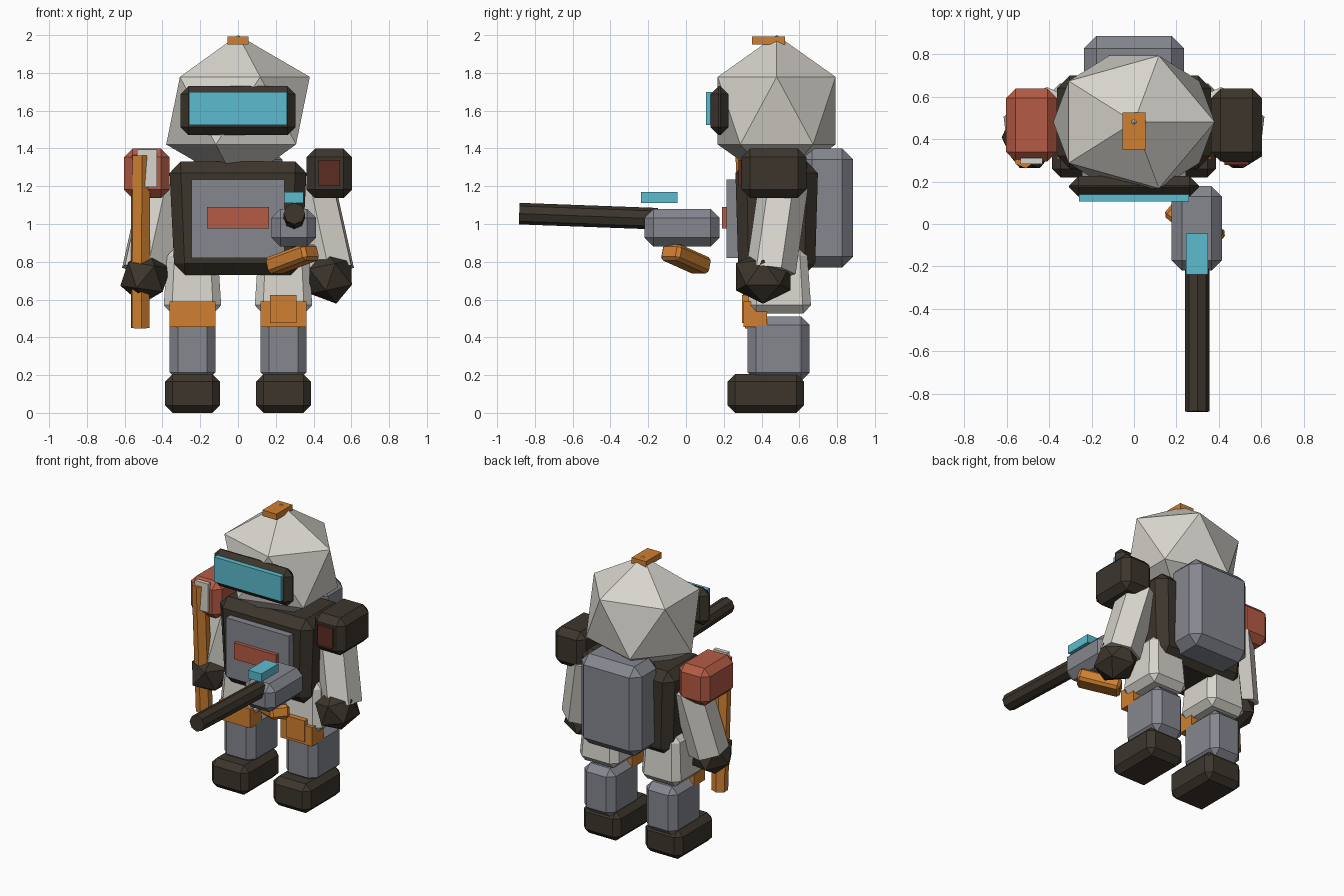
import bpy, bmesh
from math import radians
from mathutils import Vector, Matrix, Euler

old = bpy.data.objects.get("Cube")
if old:
    bpy.data.objects.remove(old, do_unlink=True)


def material(name, hex_colour):
    """Flat material from an sRGB hex string."""
    srgb = [int(hex_colour[i:i + 2], 16) / 255 for i in (0, 2, 4)]
    rgba = [c / 12.92 if c < 0.04 else ((c + 0.055) / 1.055) ** 2.4 for c in srgb] + [1]
    m = bpy.data.materials.new(name)
    m.use_nodes = True
    m.diffuse_color = rgba
    m.node_tree.nodes["Principled BSDF"].inputs["Base Color"].default_value = rgba
    return m


WHITE = material("off white", "d8d5cd")
GREY = material("steel grey", "85878f")
DARK = material("dark brown", "3c352c")
ORANGE = material("orange", "d08030")
RED = material("brick red", "b55b45")
MAROON = material("dark red", "5c2c22")
CYAN = material("cyan", "5cbccf")


def finish(name, bm, mat):
    bmesh.ops.recalc_face_normals(bm, faces=bm.faces)
    mesh = bpy.data.meshes.new(name)
    bm.to_mesh(mesh)
    bm.free()
    mesh.materials.append(mat)
    ob = bpy.data.objects.new(name, mesh)
    bpy.context.collection.objects.link(ob)
    return ob


def box(name, mat, x, y, z, bevel=0, top=1, bottom=1, rot=(0, 0, 0)):
    """Box between (min, max) pairs, optionally chamfered, tapered and turned."""
    size = Vector((x[1] - x[0], y[1] - y[0], z[1] - z[0]))
    centre = Vector((sum(x), sum(y), sum(z))) / 2
    bm = bmesh.new()
    bmesh.ops.create_cube(bm, size=1)
    bmesh.ops.scale(bm, vec=size, verts=bm.verts)
    if bevel:
        bmesh.ops.bevel(bm, geom=bm.edges[:], offset=bevel, segments=1,
                        profile=0.5, affect='EDGES')
    for v in bm.verts:
        t = v.co.z / size.z + 0.5
        k = bottom + (top - bottom) * t
        v.co.x *= k
        v.co.y *= k
    turn = Euler([radians(a) for a in rot]).to_matrix().to_4x4()
    bm.transform(Matrix.Translation(centre) @ turn)
    return finish(name, bm, mat)


def rod(name, mat, start, end, radius, sides):
    """Prism running between two points."""
    a, b = Vector(start), Vector(end)
    axis = b - a
    bm = bmesh.new()
    bmesh.ops.create_cone(bm, cap_ends=True, segments=sides, radius1=radius,
                          radius2=radius, depth=axis.length)
    turn = Vector((0, 0, 1)).rotation_difference(axis).to_matrix().to_4x4()
    bm.transform(Matrix.Translation((a + b) / 2) @ turn)
    return finish(name, bm, mat)


def ball(name, mat, centre, radii, rot=(0, 0, 0)):
    """Twenty-sided ball."""
    bm = bmesh.new()
    bmesh.ops.create_icosphere(bm, subdivisions=1, radius=1)
    bmesh.ops.scale(bm, vec=radii, verts=bm.verts)
    turn = Euler([radians(a) for a in rot]).to_matrix().to_4x4()
    bm.transform(Matrix.Translation(centre) @ turn)
    return finish(name, bm, mat)


def span(centre, half):
    return (centre - half, centre + half)


# Head
ball("helmet", WHITE, (0, 0.48, 1.6), (0.425, 0.367, 0.4))
box("visor_frame", DARK, span(0, 0.305), (0.13, 0.225), (1.47, 1.73), 0.043)
box("visor_glass", CYAN, span(0, 0.26), (0.105, 0.14), (1.525, 1.70))
box("helmet_cap", ORANGE, span(0, 0.055), (0.35, 0.525), (1.95, 1.992))

# Torso
box("torso", DARK, span(0, 0.365), (0.26, 0.70), (0.73, 1.33), 0.06, bottom=0.92)
box("chest_panel", GREY, span(0, 0.245), (0.215, 0.32), (0.82, 1.235))
box("chest_badge", RED, span(0, 0.163), (0.19, 0.225), (0.975, 1.09))
box("backpack", GREY, span(0, 0.235), (0.61, 0.885), (0.77, 1.40), 0.058)

# Legs, shoulders and arms on both sides
for side, s in (("right", -1), ("left", 1)):
    leg = 0.241 * s
    box(side + "_boot", DARK, span(leg, 0.145), (0.22, 0.625), (0, 0.205), 0.04)
    box(side + "_shin", GREY, span(leg, 0.122), (0.325, 0.655), (0.17, 0.51), 0.045)
    box(side + "_thigh", WHITE, span(leg, 0.155), (0.325, 0.665), (0.525, 0.875),
        0.045, top=0.85)
    box(side + "_knee_pad", ORANGE, span(leg, 0.122), (0.305, 0.43), (0.455, 0.59))
    box(side + "_shoulder", RED if s < 0 else DARK, span(0.483 * s, 0.12),
        (0.295, 0.637), (1.137, 1.40), 0.045)
    rod(side + "_arm", WHITE, (0.395 * s, 0.515, 1.2), (0.495 * s, 0.45, 0.75), 0.132, 6)
    ball(side + "_hand", DARK, (0.49 * s, 0.408, 0.72), (0.14, 0.17, 0.145),
         (0, -12 if s > 0 else 8, 0))

box("knee_pouch", ORANGE, (0.17, 0.31), (0.296, 0.40), (0.475, 0.625))
box("shoulder_patch", MAROON, (0.425, 0.54), (0.278, 0.31), (1.20, 1.34))

# Staff held at the right side
rod("staff", ORANGE, (-0.515, 0.315, 1.365), (-0.518, 0.365, 0.45), 0.054, 6)
box("staff_plate", WHITE, (-0.535, -0.43), (0.282, 0.31), (1.195, 1.395))

# Blaster
box("blaster_body", GREY, (0.177, 0.413), (-0.22, 0.178), (0.88, 1.08), 0.048)
rod("blaster_barrel", DARK, (0.298, -0.15, 1.028), (0.298, -0.883, 1.055), 0.057, 8)
box("blaster_sight", CYAN, (0.245, 0.348), (-0.238, -0.045), (1.112, 1.17))
box("blaster_grip", ORANGE, span(0.287, 0.142), span(0, 0.065), span(0.815, 0.045),
    0.018, rot=(0, -16, -40))
